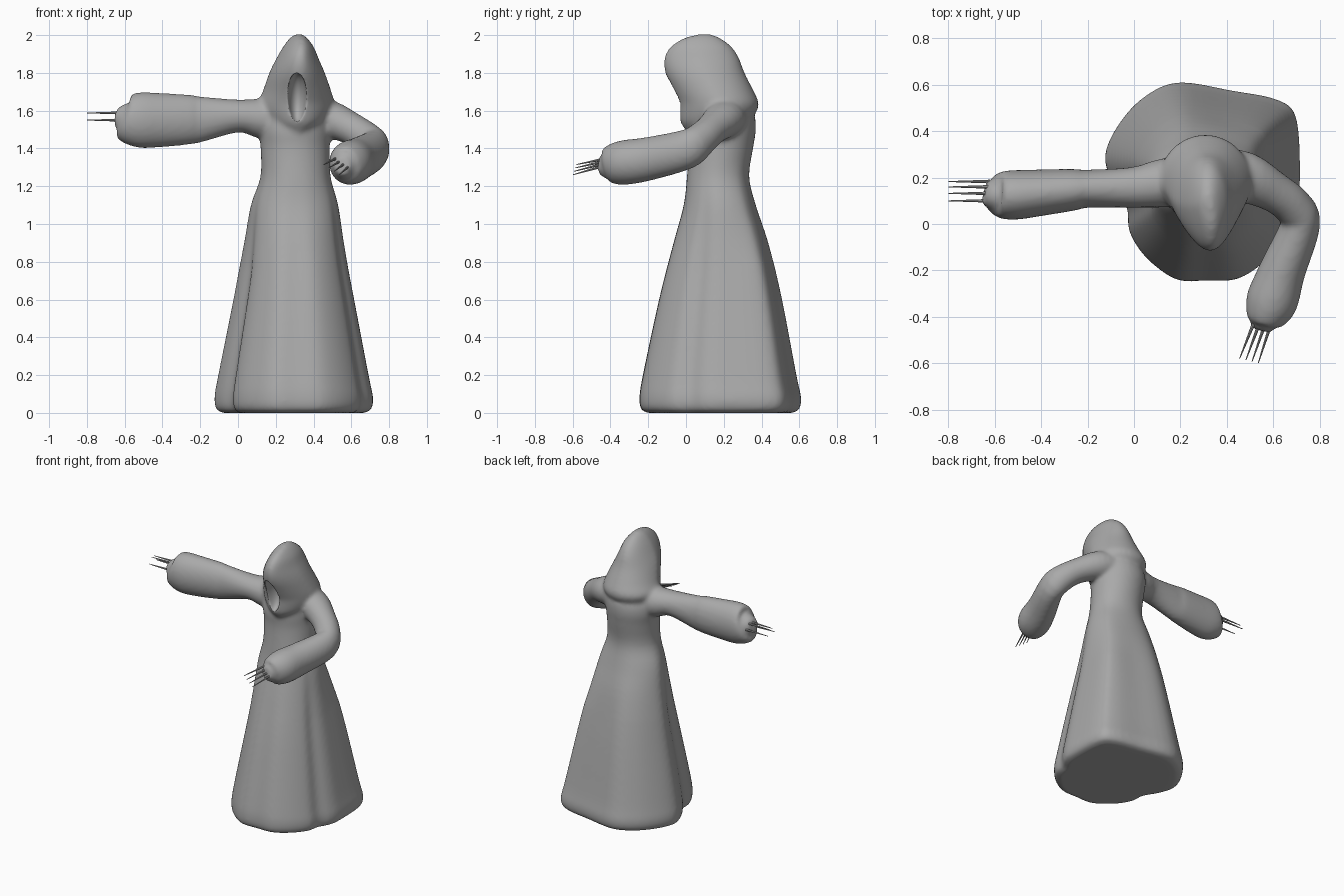
import bpy, bmesh, math
from mathutils import Vector, Matrix

if "Cube" in bpy.data.objects:
    bpy.data.objects.remove(bpy.data.objects["Cube"])


def material(name, value):
    m = bpy.data.materials.new(name)
    m.use_nodes = True
    m.diffuse_color = (value, value, value, 1)
    m.node_tree.nodes["Principled BSDF"].inputs["Base Color"].default_value = (value, value, value, 1)
    return m


grey = material("cloth grey", 0.4)


def spline(points, steps, closed=False):
    """Catmull-Rom curve through tuples of any length."""
    n, out = len(points), []
    for i in range(n if closed else n - 1):
        pick = (lambda k: points[k % n]) if closed else (lambda k: points[min(max(k, 0), n - 1)])
        a, b, c, d = (pick(i + k) for k in (-1, 0, 1, 2))
        for s in range(steps):
            t = s / steps
            out.append([q + 0.5 * t * (r - p + t * (2 * p - 5 * q + 4 * r - w + t * (3 * (q - r) + w - p)))
                        for p, q, r, w in zip(a, b, c, d)])
    if not closed:
        out.append(list(points[-1]))
    return out


def skin(bm, rings):
    """Bridge equal rings of points into a capped solid."""
    loops = [[bm.verts.new(p) for p in ring] for ring in rings]
    n = len(loops[0])
    for a, b in zip(loops, loops[1:]):
        for i in range(n):
            j = (i + 1) % n
            bm.faces.new((a[i], a[j], b[j], b[i]))
    bm.faces.new(loops[0][::-1])
    bm.faces.new(loops[-1])


def finish(name, bm):
    bmesh.ops.recalc_face_normals(bm, faces=bm.faces)
    for f in bm.faces:
        f.smooth = True
    mesh = bpy.data.meshes.new(name)
    bm.to_mesh(mesh)
    bm.free()
    mesh.materials.append(grey)
    ob = bpy.data.objects.new(name, mesh)
    bpy.context.collection.objects.link(ob)
    return ob


cloth = bmesh.new()

# Gown: the hem outline, with a fold on each side, melts into an oval waist
hem = [(.715, .2), (.70, .45), (.62, .53), (.42, .57), (.19, .605), (.04, .54), (-.07, .42),
       (-.125, .29), (-.09, .17), (-.03, .07), (-.02, -.03), (.05, -.14), (.18, -.235),
       (.31, -.24), (.44, -.235), (.55, -.17), (.635, -.07), (.655, .02), (.70, .1)]
hem = [((x - .305) / .43, (y - .18) / .42) for x, y in spline(hem, 4, True)]
gown = [  # z, x min, x max, y min, y max
    (0, -.08, .69, -.2, .56), (.02, -.115, .725, -.235, .595), (.08, -.125, .735, -.243, .605),
    (.2, -.105, .71, -.225, .58), (.6, -.025, .63, -.14, .505), (.9, .03, .57, -.065, .435),
    (1.1, .065, .535, -.012, .37), (1.25, .117, .492, .005, .335), (1.4, .12, .485, .015, .355),
    (1.5, .11, .49, .01, .37), (1.58, .13, .49, .03, .36), (1.66, .2, .43, .1, .3)]
rings = []
for z, x0, x1, y0, y1 in spline(gown, 4):
    t = min(1, max(0, (1.35 - z) / .6))
    ring = []
    for u, v in hem:
        a = math.atan2(v, u)
        u, v = (1 - t) * math.cos(a) + t * u, (1 - t) * math.sin(a) + t * v
        ring.append(((x0 + x1 + u * (x1 - x0)) / 2, (y0 + y1 + v * (y1 - y0)) / 2, z))
    rings.append(ring)
skin(cloth, rings)

# Hood with cowl: egg-shaped levels, narrower at the front
hood = [(1.47, .24, .37, .02, .25), (1.53, .16, .46, -.025, .31), (1.59, .115, .5, -.035, .37),
        (1.64, .105, .51, -.04, .385), (1.70, .13, .495, -.065, .36), (1.8, .165, .46, -.11, .31),
        (1.88, .205, .425, -.115, .28), (1.94, .24, .4, -.08, .24), (1.985, .275, .365, -.01, .18),
        (2.005, .305, .335, .07, .13)]
rings = []
for z, x0, x1, y0, y1 in spline(hood, 3):
    ring = []
    for k in range(48):
        a = k * math.tau / 48
        front = max(0, -math.sin(a))
        x = (x0 + x1) / 2 + (x1 - x0) / 2 * math.cos(a) * (1 - .25 * front) + .015 * front
        ring.append((x, (y0 + y1) / 2 + (y1 - y0) / 2 * math.sin(a), z))
    rings.append(ring)
skin(cloth, rings)


# Sleeves: oval tubes along a path of x, y, z, half width, half height
def sleeve(path):
    pts = spline(path, 4)
    rings = []
    for i, (x, y, z, w, h) in enumerate(pts):
        along = (Vector(pts[min(i + 1, len(pts) - 1)][:3]) - Vector(pts[max(i - 1, 0)][:3])).normalized()
        side = along.cross(Vector((0, 0, 1))).normalized()
        up = side.cross(along)
        rings.append([Vector((x, y, z)) + side * w * math.cos(k * math.tau / 32)
                      + up * h * math.sin(k * math.tau / 32) for k in range(32)])
    skin(cloth, rings)


sleeve([(.25, .19, 1.55, .11, .1), (.12, .175, 1.56, .105, .105), (0, .158, 1.572, .088, .087),
        (-.2, .152, 1.555, .082, .122), (-.26, .148, 1.553, .09, .132), (-.4, .135, 1.55, .1, .143),
        (-.52, .125, 1.55, .107, .147), (-.585, .127, 1.55, .097, .125), (-.615, .13, 1.56, .065, .08),
        (-.645, .137, 1.565, .05, .045)])
sleeve([(.36, .22, 1.57, .11, .09), (.48, .2, 1.555, .11, .1), (.6, .14, 1.505, .088, .085),
        (.68, .08, 1.45, .085, .09), (.718, 0, 1.395, .085, .105), (.64, -.2, 1.345, .1, .115),
        (.595, -.33, 1.325, .112, .118), (.565, -.405, 1.315, .088, .1), (.557, -.43, 1.31, .06, .07),
        (.55, -.46, 1.31, .042, .045)])
robe = finish("hooded_robe", cloth)

# Face opening cutter
bm = bmesh.new()
bmesh.ops.create_uvsphere(bm, u_segments=32, v_segments=20, radius=1)
bm.transform(Matrix.Translation((.312, -.065, 1.67)) @ Matrix.Rotation(.3, 4, 'X')
             @ Matrix.Diagonal((.052, .1, .135, 1)))
cutter = finish("face_opening_cutter", bm)
cutter.hide_render = True
cutter.display_type = 'WIRE'
cutter.hide_set(True)

# Fuse the cloth into one soft surface and open the hood
fuse = robe.modifiers.new("fuse", 'REMESH')
fuse.mode = 'VOXEL'
fuse.voxel_size = .013
fuse.use_smooth_shade = True
cut = robe.modifiers.new("face opening", 'BOOLEAN')
cut.operation = 'DIFFERENCE'
cut.object = cutter
soften = robe.modifiers.new("soften", 'SMOOTH')
soften.factor = .5
soften.iterations = 8


# Bony fingers: thin tapering spikes
def fingers(name, pairs):
    bm = bmesh.new()
    for a, b in pairs:
        a, b = Vector(a), Vector(b)
        turn = (b - a).to_track_quat('Z', 'Y').to_matrix().to_4x4()
        bmesh.ops.create_cone(bm, cap_ends=True, segments=8, radius1=.008, radius2=.002,
                              depth=(b - a).length, matrix=Matrix.Translation((a + b) / 2) @ turn)
    ob = finish(name, bm)
    bpy.ops.object.select_all(action='DESELECT')
    ob.select_set(True)
    bpy.context.view_layer.objects.active = ob
    bpy.ops.object.shade_smooth_by_angle()


fingers("right_fingers", [((-.62, y, z), (-.8, y, z))
                          for y, z in ((.1, 1.55), (.132, 1.588), (.16, 1.588), (.183, 1.55))])
fingers("left_fingers", [((.515 + .025 * i, -.43, 1.345 - .012 * i), (.455 + .027 * i, -.58 - .006 * i, 1.315 - .018 * i))
                         for i in range(4)])
